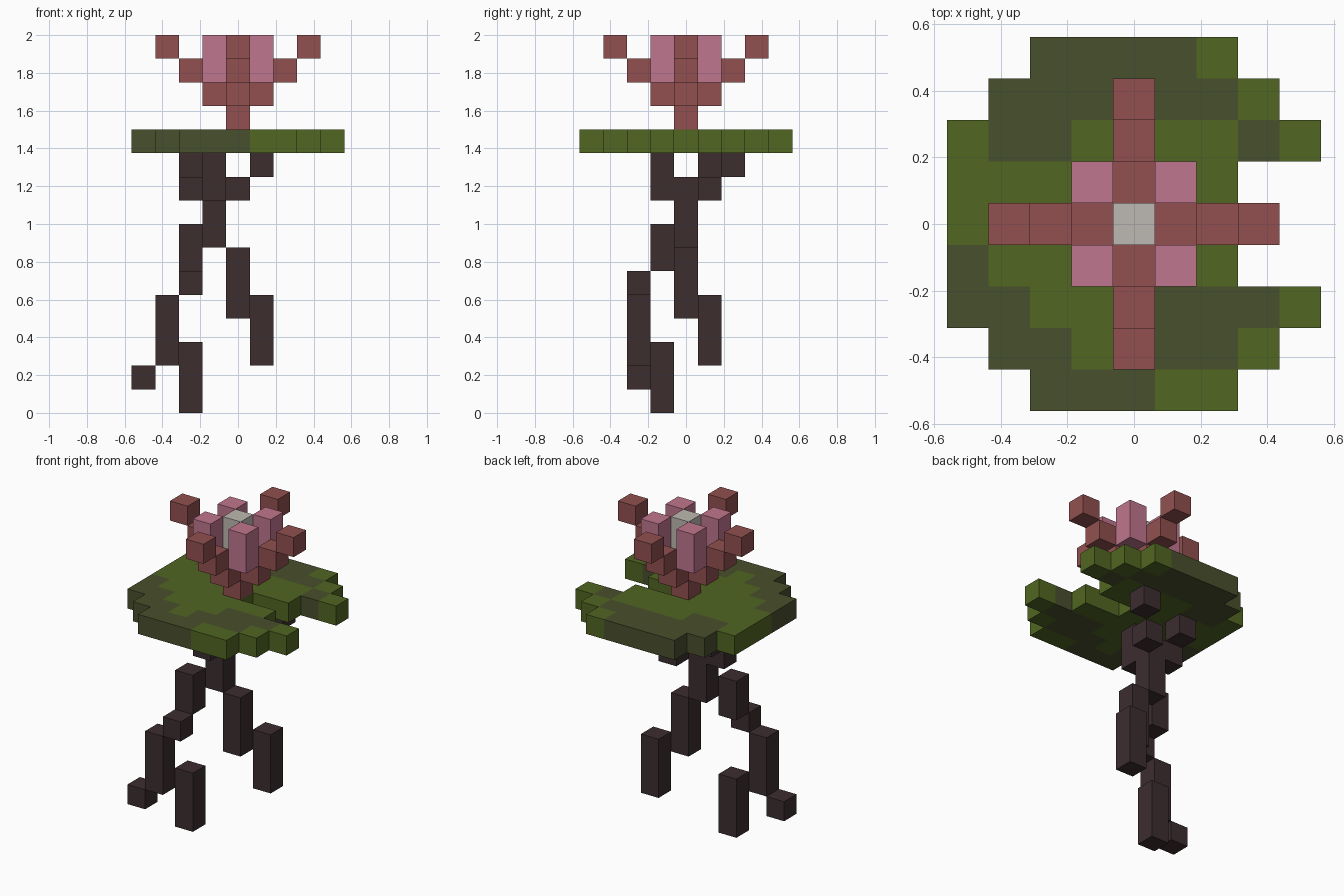
import bpy, bmesh

CELL = 0.125

if "Cube" in bpy.data.objects:
    bpy.data.objects.remove(bpy.data.objects["Cube"], do_unlink=True)


def linear(c):
    c /= 255
    return c / 12.92 if c <= 0.04045 else ((c + 0.055) / 1.055) ** 2.4


def material(name, r, g, b):
    mat = bpy.data.materials.new(name)
    mat.use_nodes = True
    colour = (linear(r), linear(g), linear(b), 1)
    mat.diffuse_color = colour
    bsdf = next(n for n in mat.node_tree.nodes if n.type == 'BSDF_PRINCIPLED')
    bsdf.inputs["Base Color"].default_value = colour
    bsdf.inputs["Roughness"].default_value = 0.9
    return mat


green = material("leaf_green", 81, 102, 34)
olive = material("dark_olive", 73, 80, 45)
brown = material("root_brown", 60, 45, 47)
red = material("petal_red", 146, 80, 80)
pink = material("petal_pink", 192, 118, 142)
cream = material("pistil_grey", 190, 185, 178)


def add_object(name, bm, mats):
    mesh = bpy.data.meshes.new(name)
    bm.to_mesh(mesh)
    bm.free()
    for mat in mats:
        mesh.materials.append(mat)
    obj = bpy.data.objects.new(name, mesh)
    bpy.context.collection.objects.link(obj)
    return obj


def column(name, i, j, k, mat, height=1):
    """Square column at grid cell (i, j), starting at layer k."""
    bm = bmesh.new()
    bmesh.ops.create_cube(bm, size=CELL)
    for v in bm.verts:
        v.co.z *= height
    obj = add_object(name, bm, [mat])
    obj.location = (i * CELL, j * CELL, (k + height / 2) * CELL)
    return obj


# Lily pad: rows from back to front, G = green, D = dark, . = open
pad_rows = [
    "..DDDDG..",
    ".DDDDDDG.",
    "GDDGGGGDG",
    "GGGGGGG..",
    "GGGGG....",
    "DGGGGGG..",
    "DDGGGDDDG",
    ".DDGDDDG.",
    "..DDDGG..",
]
bm = bmesh.new()
for row, cells in enumerate(pad_rows):
    for col, kind in enumerate(cells):
        if kind == ".":
            continue
        x, y = (col - 4) * CELL, (4 - row) * CELL
        h = CELL / 2
        corners = [(x - h, y - h), (x + h, y - h), (x + h, y + h), (x - h, y + h)]
        face = bm.faces.new([bm.verts.new((a, b, 12 * CELL)) for a, b in corners])
        face.material_index = 1 if kind == "D" else 0
bmesh.ops.remove_doubles(bm, verts=bm.verts, dist=0.001)
pad = add_object("lily_pad", bm, [green, olive])
thickness = pad.modifiers.new("thickness", 'SOLIDIFY')
thickness.thickness = CELL
thickness.offset = -1

# Roots: main stalk, crown branches under the pad, then stepped legs
column("main_stalk", -1, 0, 7, brown, 3)
column("crown_front", -1, -1, 9, brown, 2)
column("crown_side_lower", -2, 0, 9, brown)
column("crown_side_upper", -2, 1, 10, brown)
column("crown_back_lower", 0, 1, 9, brown)
column("crown_back_upper", 1, 2, 10, brown)
column("left_root_upper", 0, 0, 4, brown, 3)
column("left_root_lower", 1, 1, 2, brown, 3)
column("right_root_upper", -2, -1, 6, brown, 2)
column("right_root_joint", -2, -2, 5, brown)
column("right_root_lower", -3, -2, 2, brown, 3)
column("right_root_tip", -4, -2, 1, brown)
column("front_root", -2, -1, 0, brown, 3)

# Flower: stem, four stepped outer petals, four inner petals, pistil
column("flower_stem", 0, 0, 12, red, 2)
for side, (dx, dy) in {"left": (1, 0), "right": (-1, 0),
                       "back": (0, 1), "front": (0, -1)}.items():
    for step in (1, 2, 3):
        column(f"outer_petal_{side}_{step}", dx * step, dy * step, 12 + step, red)
for dx in (-1, 1):
    for dy in (-1, 1):
        name = ("left" if dx > 0 else "right") + ("_back" if dy > 0 else "_front")
        column("inner_petal_" + name, dx, dy, 14, pink, 2)
column("pistil", 0, 0, 14, cream, 2)
